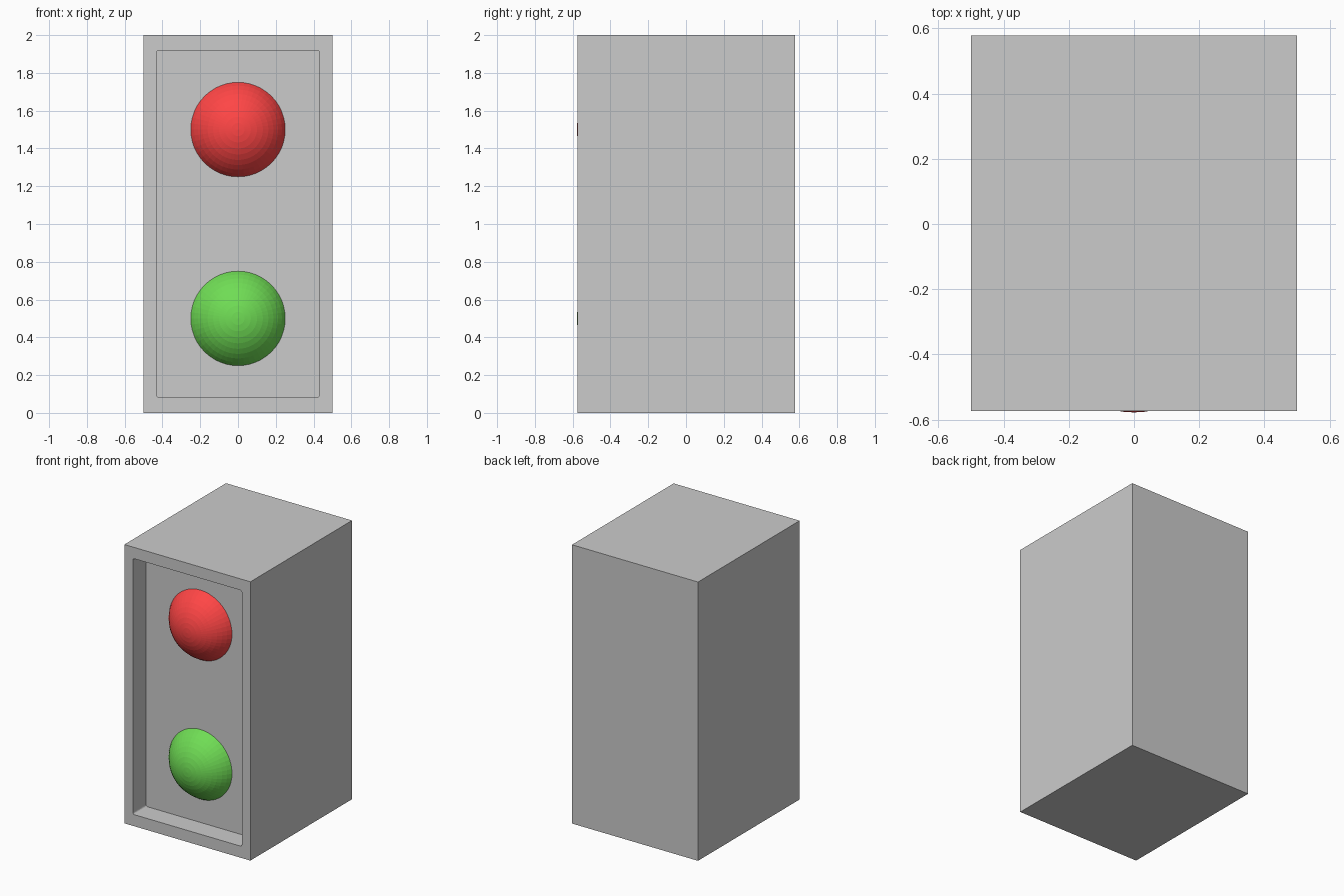
import bpy, bmesh, math
from mathutils import Matrix, Vector

if "Cube" in bpy.data.objects:
    bpy.data.objects.remove(bpy.data.objects["Cube"])

FRONT, BACK, RECESS = -0.574, 0.578, -0.425


def add_object(name, bm, color=None):
    bmesh.ops.recalc_face_normals(bm, faces=bm.faces)
    mesh = bpy.data.meshes.new(name)
    bm.to_mesh(mesh)
    bm.free()
    obj = bpy.data.objects.new(name, mesh)
    bpy.context.collection.objects.link(obj)
    if color:
        mat = bpy.data.materials.new(name + "_color")
        mat.diffuse_color = color
        mat.use_nodes = True
        mat.node_tree.nodes["Principled BSDF"].inputs["Base Color"].default_value = mat.diffuse_color
        mesh.materials.append(mat)
    return obj


def box(x0, x1, y0, y1, z0, z1):
    bm = bmesh.new()
    size = Matrix.Diagonal((x1 - x0, y1 - y0, z1 - z0, 1))
    centre = Matrix.Translation(((x0 + x1) / 2, (y0 + y1) / 2, (z0 + z1) / 2))
    bmesh.ops.create_cube(bm, size=1, matrix=centre @ size)
    return bm


# Housing with a shallow front recess that has slightly rounded corners
housing = add_object("housing", box(-0.5, 0.5, FRONT, BACK, 0, 2))
cut = box(-0.432, 0.432, FRONT - 0.2, RECESS, 0.083, 1.919)
depth_edges = [e for e in cut.edges
               if abs(e.verts[0].co.y - e.verts[1].co.y) > 0.1]
bmesh.ops.bevel(cut, geom=depth_edges, offset=0.012, segments=3,
                profile=0.5, affect='EDGES')
cutter = add_object("recess_cutter", cut)
cutter.hide_render = True

mod = housing.modifiers.new("recess", 'BOOLEAN')
mod.operation = 'DIFFERENCE'
mod.solver = 'EXACT'
mod.object = cutter
bpy.context.view_layer.objects.active = housing
housing.select_set(True)
bpy.ops.object.modifier_apply(modifier="recess")
bpy.data.objects.remove(cutter)


# Domed lens: a spherical cap sitting on the recess floor
def lens(name, z, color, rim=0.25, height=0.153, rings=9, sides=48):
    radius = (rim ** 2 + height ** 2) / (2 * height)
    centre_y = RECESS - height + radius
    rim_angle = math.asin(rim / radius)
    bm = bmesh.new()
    loops = []
    for i in range(1, rings + 1):
        a = rim_angle * i / rings
        r, y = radius * math.sin(a), centre_y - radius * math.cos(a)
        loops.append([bm.verts.new(Vector((
            r * math.cos(math.tau * k / sides), y,
            z + r * math.sin(math.tau * k / sides)))) for k in range(sides)])
    tip = bm.verts.new((0, RECESS - height, z))
    for k in range(sides):
        n = (k + 1) % sides
        bm.faces.new((tip, loops[0][k], loops[0][n]))
        for a, b in zip(loops, loops[1:]):
            bm.faces.new((a[k], b[k], b[n], a[n]))
    bm.faces.new(loops[-1])
    return add_object(name, bm, color)


lens("red_lens", 1.5, (1.0, 0.06, 0.06, 1))
lens("green_lens", 0.5, (0.16, 0.72, 0.09, 1))
